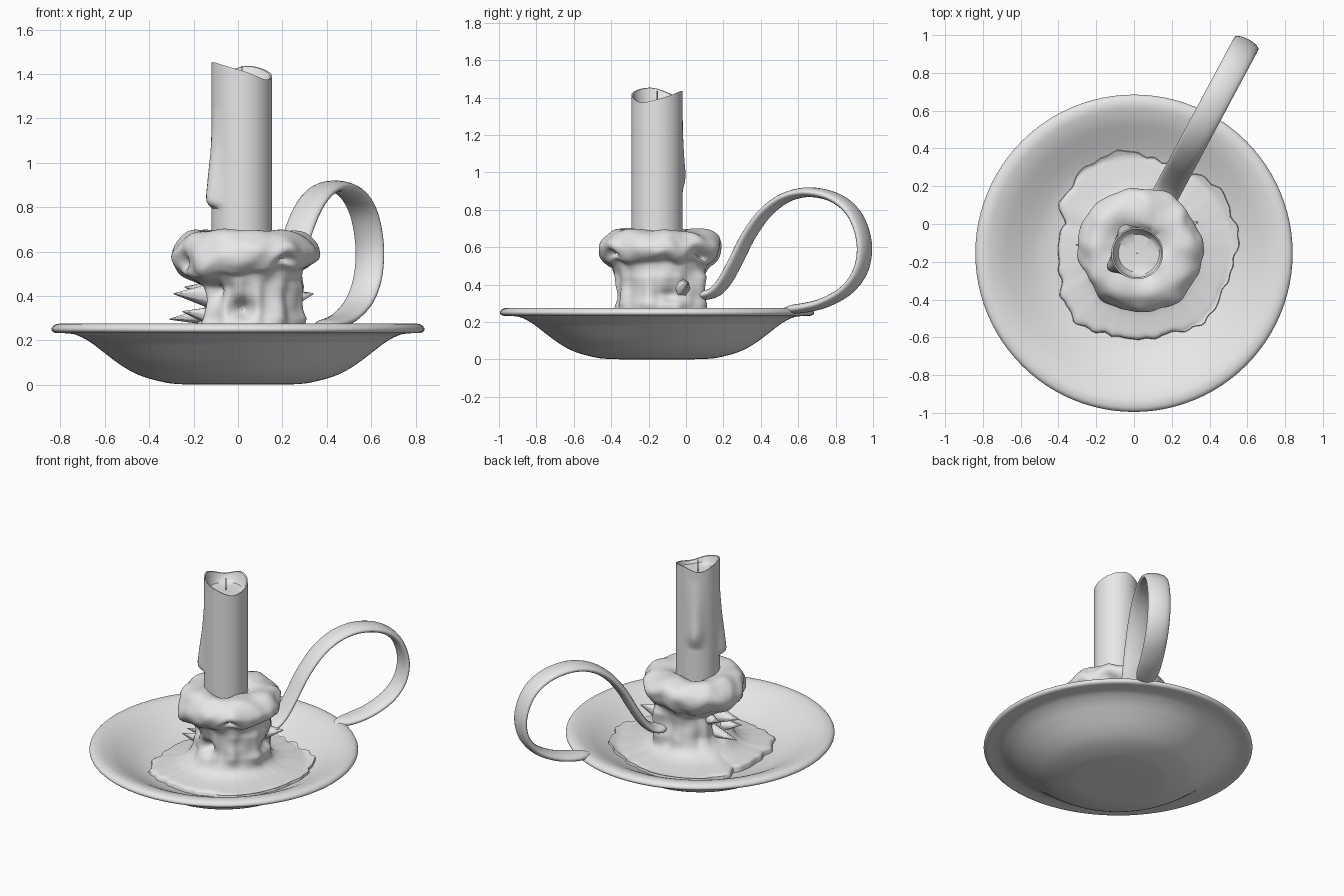
import bpy, bmesh, math
from mathutils import Vector, noise

cube = bpy.data.objects.get("Cube")
if cube:
    bpy.data.objects.remove(cube, do_unlink=True)

GREY = (0.8, 0.8, 0.8, 1)
mat = bpy.data.materials.new("pale grey")
mat.use_nodes = True
mat.diffuse_color = GREY
mat.node_tree.nodes["Principled BSDF"].inputs["Base Color"].default_value = GREY


def finish(name, bm, angle=40):
    bmesh.ops.remove_doubles(bm, verts=bm.verts[:], dist=0.0001)
    bmesh.ops.recalc_face_normals(bm, faces=bm.faces[:])
    me = bpy.data.meshes.new(name)
    bm.to_mesh(me)
    bm.free()
    me.materials.append(mat)
    ob = bpy.data.objects.new(name, me)
    bpy.context.collection.objects.link(ob)
    bpy.ops.object.select_all(action='DESELECT')
    ob.select_set(True)
    bpy.context.view_layer.objects.active = ob
    bpy.ops.object.shade_smooth_by_angle(angle=math.radians(angle))


def loft(name, rings, caps=False, angle=40):
    """Skin a list of closed rings of points."""
    bm = bmesh.new()
    rows = [[bm.verts.new(p) for p in ring] for ring in rings]
    n = len(rows[0])
    for a, b in zip(rows, rows[1:]):
        for j in range(n):
            k = (j + 1) % n
            bm.faces.new((a[j], a[k], b[k], b[j]))
    if caps:
        bm.faces.new(rows[0])
        bm.faces.new(rows[-1])
    finish(name, bm, angle)


def smooth_path(pts, steps):
    """Catmull-Rom resampling of a list of 2D points."""
    p = [Vector(q) for q in pts]
    p = [2 * p[0] - p[1]] + p + [2 * p[-1] - p[-2]]
    out = []
    for a, b, c, d in zip(p, p[1:], p[2:], p[3:]):
        for s in range(steps):
            t = s / steps
            out.append(0.5 * (2 * b + (c - a) * t + (2 * a - 5 * b + 4 * c - d) * t * t
                              + (3 * b - a - 3 * c + d) * t ** 3))
    return out + [p[-2]]


def interp(table, x):
    for (x0, y0), (x1, y1) in zip(table, table[1:]):
        if x <= x1:
            return y0 + (y1 - y0) * max(0, (x - x0) / (x1 - x0))
    return table[-1][1]


def around(n):
    return [2 * math.pi * j / n for j in range(n)]


def bump(deg, centre, width):
    d = (deg - centre + 180) % 360 - 180
    return math.exp(-(d / width) ** 2)


def wobble(a, z, freq, seed):
    return noise.noise(Vector((math.cos(a) * freq, math.sin(a) * freq, z * freq * 3 + seed)))


# Dish with a thick floor
DISH = Vector((0, -0.155))
inside = [(0, 0.12), (0.3, 0.122), (0.42, 0.13), (0.5, 0.148), (0.57, 0.178),
          (0.64, 0.215), (0.7, 0.247), (0.75, 0.267)]
outside = [(0, 0), (0.25, 0.002), (0.35, 0.015), (0.45, 0.045), (0.53, 0.09), (0.61, 0.15),
           (0.67, 0.195), (0.73, 0.225), (0.78, 0.232), (0.825, 0.234), (0.84, 0.25),
           (0.825, 0.27), (0.79, 0.276)]
profile = smooth_path(outside + inside[::-1], 4)
loft("dish", [[(DISH.x + max(0, r) * math.cos(a), DISH.y + max(0, r) * math.sin(a), max(0, z))
               for a in around(96)] for r, z in profile])

# Candle with an uneven rim, a hollow top and two runs of wax
CX, CY, CR = 0.017, -0.155, 0.137
rim = smooth_path([(0, 1.39), (75, 1.436), (130, 1.41), (195, 1.453), (270, 1.415),
                   (320, 1.375), (360, 1.39)], 8)
run_side = smooth_path([(0.795, 0), (0.825, 0.04), (0.92, 0.034), (1.08, 0.014), (1.25, 0)], 5)
run_back = smooth_path([(0.88, 0), (0.97, 0.03), (1.1, 0.02), (1.35, 0)], 5)


def candle_wall(a, t):
    deg = math.degrees(a)
    z = 0.6 + (interp(rim, deg) - 0.6) * t
    r = (CR + bump(deg, 208, 15) * interp(run_side, z)
         + bump(deg, 118, 18) * interp(run_back, z))
    return (CX + r * math.cos(a), CY + r * math.sin(a), z)


rings = [[candle_wall(a, i / 70) for a in around(80)] for i in range(71)]
for r, blend, drop in ((0.129, 1, 0.002), (0.117, 0.5, 0.012), (0.1, 0.1, 0.005),
                       (0.05, 0, 0.004), (0, 0, 0.004)):
    rings.append([(CX + r * math.cos(a), CY + r * math.sin(a),
                   1.36 + (interp(rim, math.degrees(a)) - 1.36) * blend - drop)
                  for a in around(80)])
loft("candle", rings)

# Wick
bm = bmesh.new()
bmesh.ops.create_cone(bm, cap_ends=True, segments=10, radius1=0.004, radius2=0.004, depth=0.1)
bmesh.ops.translate(bm, verts=bm.verts[:], vec=(CX, CY, 1.385))
finish("wick", bm)

# Melted wax: collar, ridged trunk and ragged pool in one skin
WX, WY = 0.025, -0.14
wax = [(0.11, 0.66), (0.15, 0.683), (0.2, 0.695), (0.25, 0.688), (0.3, 0.655), (0.328, 0.61),
       (0.325, 0.565), (0.3, 0.525), (0.265, 0.5), (0.24, 0.455), (0.232, 0.4), (0.234, 0.35),
       (0.24, 0.3), (0.252, 0.25), (0.28, 0.212), (0.33, 0.188), (0.4, 0.176),
       (0.46, 0.168), (0.48, 0.15)]
# Reach of the pool by angle
pool_edge = [(0, 0.525), (38, 0.55), (55, 0.485), (75, 0.49), (101, 0.54), (121, 0.53),
             (136, 0.49), (149, 0.495), (160, 0.425), (188, 0.43), (206, 0.47), (229, 0.505),
             (255, 0.475), (292, 0.475), (314, 0.51), (341, 0.495), (360, 0.525)]
# Hollows: angle, height, angular width, height width, depth
hollows = [(268, 0.34, 13, 0.04, 0.09), (182, 0.38, 22, 0.07, 0.07), (12, 0.34, 18, 0.035, 0.04),
           (307, 0.545, 8, 0.018, 0.04), (205, 0.57, 9, 0.03, 0.05), (47, 0.545, 9, 0.018, 0.04),
           (235, 0.43, 9, 0.04, 0.04)]


def wax_point(a, r, z, last):
    deg = math.degrees(a)
    collar = interp([(0.46, 0), (0.54, 1), (0.64, 1), (0.69, 0)], z)
    trunk = interp([(0.2, 0), (0.3, 1), (0.44, 1), (0.5, 0)], z)
    pool = max(0, r - 0.26) / 0.22 if z < 0.24 else 0
    rr = r + collar * (0.03 * wobble(a, z, 1.8, 1) + 0.014 * wobble(a, z, 4, 4)
                       + 0.006 * math.cos(a))
    rr += trunk * (0.035 * wobble(a, 0, 3, 7) + 0.015 * wobble(a, z, 3, 9)
                   + 0.035 * math.cos(a))
    for angle, height, wa, wz, depth in hollows:
        rr -= depth * bump(deg, angle, wa) * math.exp(-((z - height) / wz) ** 2)
    rr += pool * (interp(pool_edge, deg) - 0.48 + 0.03 * wobble(a, 0, 7, 5))
    x, y = WX + rr * math.cos(a), WY + rr * math.sin(a)
    lip = interp([(0.44, 0), (0.51, 1), (0.56, 1), (0.64, 0)], z)
    lumps = interp([(0.5, 0), (0.6, 1), (0.68, 1), (0.7, 0.6)], z)
    z += lip * (0.035 * wobble(a, 0, 2.5, 12) + 0.02 * math.cos(a))
    z += lumps * 0.025 * noise.noise(Vector((x, y, 0)) * 8)
    if pool:
        floor = interp(inside, math.hypot(x - DISH.x, y - DISH.y))
        z = floor - 0.008 if last else max(z, floor + 0.016)
    return (x, y, z)


path = smooth_path(wax, 4)
loft("melted_wax", [[wax_point(a, r, z, i == len(path) - 1) for a in around(144)]
                    for i, (r, z) in enumerate(path)], angle=50)

# Frozen wax spikes on the trunk: base, tip and radius
spikes = [((-0.12, -0.17, 0.4), (-0.29, -0.17, 0.41), 0.06),
          ((-0.12, -0.12, 0.31), (-0.31, -0.11, 0.295), 0.045),
          ((-0.12, -0.06, 0.42), (-0.24, -0.01, 0.44), 0.05),
          ((-0.12, -0.22, 0.31), (-0.25, -0.25, 0.33), 0.045),
          ((0.2, -0.03, 0.38), (0.34, 0.01, 0.41), 0.06)]
bm = bmesh.new()
for base, tip, radius in spikes:
    base, tip = Vector(base), Vector(tip)
    axis = tip - base
    made = bmesh.ops.create_cone(bm, cap_ends=True, segments=7, radius1=radius, radius2=0.002,
                                 depth=axis.length)["verts"]
    turn = Vector((0, 0, 1)).rotation_difference(axis).to_matrix()
    for v in made:
        v.co = turn @ v.co + (base + tip) / 2
finish("wax_spikes", bm, 60)

# Strap handle: a flattened section swept along a loop
loop = [(0.06, 0.345), (0.11, 0.345), (0.16, 0.365), (0.208, 0.42), (0.263, 0.52), (0.334, 0.66),
        (0.425, 0.785), (0.535, 0.866), (0.665, 0.894), (0.805, 0.86), (0.905, 0.768),
        (0.953, 0.62), (0.935, 0.48), (0.863, 0.375), (0.75, 0.307), (0.64, 0.277), (0.53, 0.264)]
centre = [Vector((0.18 + 0.535 * (y - 0.18), y, z)) for y, z in smooth_path(loop, 5)]
across = Vector((1, -0.535, 0)).normalized()
rings = []
for i, c in enumerate(centre):
    along = centre[min(i + 1, len(centre) - 1)] - centre[max(i - 1, 0)]
    normal = along.cross(across).normalized()
    # rounded tongue at both ends
    end = min(i, len(centre) - 1 - i)
    taper = math.sqrt(1 - (1 - min(1, (end + 0.3) / 7)) ** 2)
    rings.append([c + across * (0.072 * taper * math.cos(a))
                  + normal * (0.026 * min(1, taper + 0.2) * math.sin(a)) for a in around(20)])
loft("handle", rings, caps=True, angle=60)
